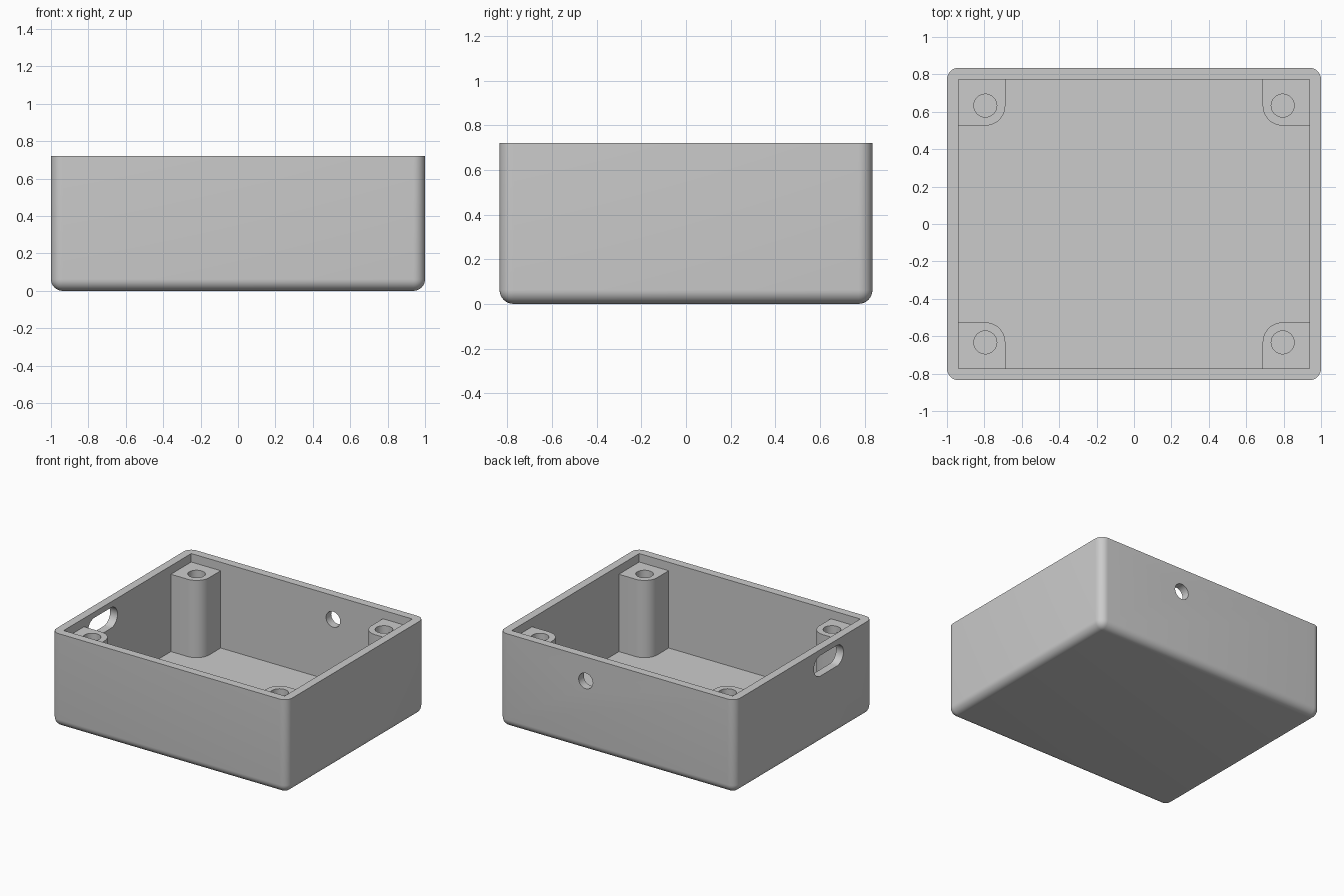
import bpy, bmesh, math

if "Cube" in bpy.data.objects:
    bpy.data.objects.remove(bpy.data.objects["Cube"])

HX, HY, H = 1.0, 0.835, 0.72        # outer half sizes and height
WALL = 0.0625                       # wall, floor and outer fillet
POST_TOP = 0.655
PX, PY, PR = 0.795, 0.633, 0.107    # post hole centre, post corner radius

grey = bpy.data.materials.new("light grey plastic")
grey.diffuse_color = (0.6, 0.6, 0.6, 1)
grey.use_nodes = True
grey.node_tree.nodes["Principled BSDF"].inputs["Base Color"].default_value = grey.diffuse_color


def finish(name, bm):
    bmesh.ops.recalc_face_normals(bm, faces=bm.faces)
    mesh = bpy.data.meshes.new(name)
    bm.to_mesh(mesh)
    bm.free()
    mesh.materials.append(grey)
    ob = bpy.data.objects.new(name, mesh)
    bpy.context.collection.objects.link(ob)
    return ob


def prism(name, outline, direction):
    """Extrude a closed outline of 3D points along a direction."""
    bm = bmesh.new()
    face = bm.faces.new([bm.verts.new(p) for p in outline])
    new = bmesh.ops.extrude_face_region(bm, geom=[face])["geom"]
    bmesh.ops.translate(bm, vec=direction,
                        verts=[v for v in new if isinstance(v, bmesh.types.BMVert)])
    return finish(name, bm)


def box_mesh(hx, hy, z0, z1):
    bm = bmesh.new()
    bmesh.ops.create_cube(bm, size=1)
    for v in bm.verts:
        v.co = (v.co.x * 2 * hx, v.co.y * 2 * hy, z0 if v.co.z < 0 else z1)
    return bm


def arc(a0, a1, r, n):
    return [(r * math.cos(a0 + (a1 - a0) * i / n),
             r * math.sin(a0 + (a1 - a0) * i / n)) for i in range(n + 1)]


def combine(target, tool, operation):
    """Apply a boolean and remove the tool."""
    bpy.context.view_layer.objects.active = target
    mod = target.modifiers.new("bool", 'BOOLEAN')
    mod.operation, mod.solver, mod.object = operation, 'EXACT', tool
    bpy.ops.object.modifier_apply(modifier=mod.name)
    bpy.data.objects.remove(tool)


# Outer block, rounded on every edge except the rim
bm = box_mesh(HX, HY, 0, H)
edges = [e for e in bm.edges if any(v.co.z < H / 2 for v in e.verts)]
bmesh.ops.bevel(bm, geom=edges, offset=WALL, segments=8, profile=0.5,
                affect='EDGES', clamp_overlap=True)
case = finish("enclosure", bm)

# Square cornered cavity
IX, IY = HX - WALL, HY - WALL
combine(case, finish("cavity", box_mesh(IX, IY, WALL, H + 0.2)), 'DIFFERENCE')

# Corner screw posts, sunk slightly into walls and floor, with blind holes
E = 0.02
for sx in (-1, 1):
    for sy in (-1, 1):
        profile = [(PX + x, PY + y) for x, y in arc(math.pi, 1.5 * math.pi, PR, 12)]
        profile += [(IX + E, PY - PR), (IX + E, IY + E), (PX - PR, IY + E)]
        post = prism("post", [(sx * x, sy * y, WALL - E) for x, y in profile],
                     (0, 0, POST_TOP - WALL + E))
        combine(case, post, 'UNION')
        ring = arc(0, 2 * math.pi, 0.0615, 32)[:-1]
        hole = prism("screw_hole", [(sx * PX + x, sy * PY + y, WALL + 0.002)
                                    for x, y in ring], (0, 0, H))
        # the hole stops above the floor
        combine(case, hole, 'DIFFERENCE')

# Round cable hole in the back wall
ring = arc(0, 2 * math.pi, 0.06, 32)[:-1]
combine(case, prism("cable_hole", [(0.266 + x, HY - 0.15, 0.537 + z) for x, z in ring],
                    (0, 0.3, 0)), 'DIFFERENCE')

# Rounded slot in the left wall
R, L = 0.079, 0.1
slot = [(L + y, z) for y, z in arc(-math.pi / 2, math.pi / 2, R, 16)]
slot += [(-L + y, z) for y, z in arc(math.pi / 2, 1.5 * math.pi, R, 16)]
combine(case, prism("port_slot", [(-HX - 0.1, -0.30 + y, 0.597 + z) for y, z in slot],
                    (0.25, 0, 0)), 'DIFFERENCE')

# Smooth fillets, crisp edges
bpy.ops.object.select_all(action='DESELECT')
case.select_set(True)
bpy.context.view_layer.objects.active = case
bpy.ops.object.shade_smooth_by_angle(angle=math.radians(30))
